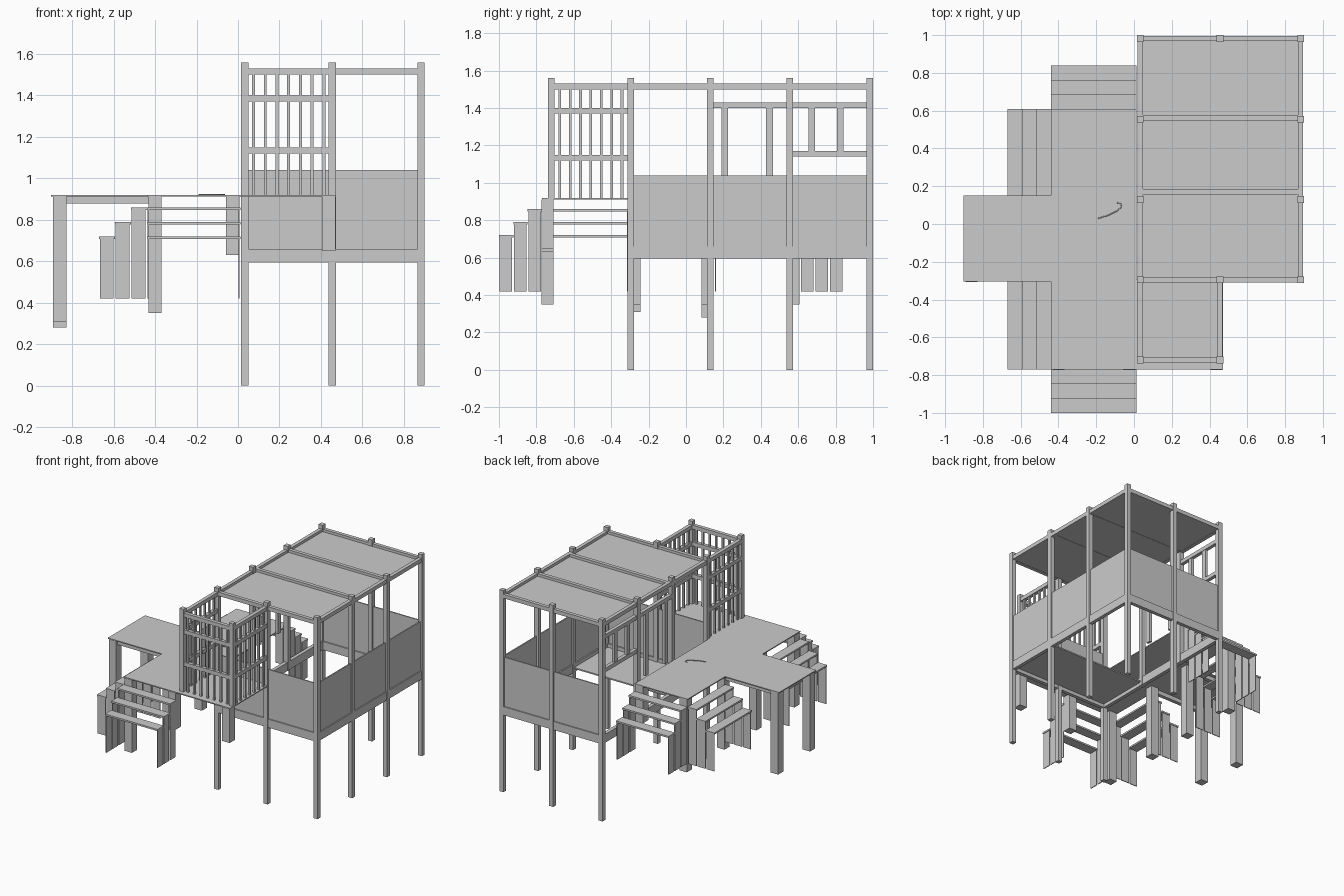
import bpy, math

if "Cube" in bpy.data.objects:
    bpy.data.objects.remove(bpy.data.objects["Cube"])


def box(name, x0, x1, y0, y1, z0, z1):
    """Axis-aligned box from its extents."""
    bpy.ops.mesh.primitive_cube_add(size=1, location=((x0+x1)/2, (y0+y1)/2, (z0+z1)/2))
    o = bpy.context.object
    o.name = name
    o.scale = (x1-x0, y1-y0, z1-z0)
    return o


H = 0.0175                       # half post width
XS = (0.0325, 0.4550, 0.8820)
YS = (-0.295, 0.130, 0.555, 0.982)


def post(name, x, y, z0, z1=1.56, h=H):
    box(name, x-h, x+h, y-h, y+h, z0, z1)


def beam_x(name, y, z0, z1, x0, x1, h=0.014):
    box(name, x0, x1, y-h, y+h, z0, z1)


def beam_y(name, x, z0, z1, y0, y1, h=0.014):
    box(name, x-h, x+h, y0, y1, z0, z1)


# house posts
for x in XS:
    for y in (YS[0], YS[3]):
        post("house_post", x, y, 0)
for y in YS[1:3]:
    post("right_post", XS[2], y, 0)
    post("left_post", XS[0], y, 0.595)
for x in XS[:2]:
    post("trellis_post", x, -0.72, 0.92)

# base and roof frames
for y in (YS[0], YS[3]):
    beam_x("base_beam", y, 0.595, 0.66, 0.05, 0.865)
    beam_x("roof_beam", y, 1.50, 1.53, 0.05, 0.865)
for x in (XS[0], XS[2]):
    beam_y("base_side_beam", x, 0.595, 0.66, -0.28, 0.965)
    beam_y("roof_side_beam", x, 1.50, 1.53, -0.28, 0.965)
for y in (0.17, 0.562):
    beam_x("roof_cross_beam", y, 1.50, 1.53, 0.045, 0.868)

# roof and floor sheets
box("roof_panel", 0.04, 0.875, -0.285, 0.97, 1.502, 1.510)
box("house_floor", 0.04, 0.875, -0.285, 0.13, 0.622, 0.632)

# wall panels
for a, b in zip(YS, YS[1:]):
    box("right_wall", 0.878, 0.888, a+H, b-H, 0.66, 1.04)
for a, b in zip(XS, XS[1:]):
    for y, n in ((YS[0], "front_wall"), (YS[3], "back_wall")):
        box(n, a+H, b-H, y-0.005, y+0.005, 0.66, 1.04)

# left side window frames
beam_y("window_top_rail", XS[0], 1.40, 1.43, 0.147, 0.965)
beam_y("window_low_rail", XS[0], 1.14, 1.17, 0.572, 0.965)
for y in (0.207, 0.447):
    box("window_slat", 0.022, 0.043, y-0.018, y+0.018, 0.92, 1.40)
for y in (0.672, 0.825):
    box("window_bar", 0.022, 0.043, y-0.018, y+0.018, 1.17, 1.40)

# trellis bay: three slatted sides
for z in (1.12, 1.37, 1.50):
    beam_x("trellis_rail", -0.72, z, z+0.03, 0.05, 0.44)
    for x in XS[:2]:
        beam_y("trellis_side_rail", x, z, z+0.03, -0.705, -0.31)
for i in range(7):
    t = 0.075 + i*0.0565
    box("trellis_slat", t-0.007, t+0.007, -0.727, -0.713, 0.92, 1.51)
    y = -0.675 + i*0.0555
    for x in XS[:2]:
        box("trellis_side_slat", x-0.007, x+0.007, y-0.007, y+0.007, 0.92, 1.51)

# deck
DZ = (0.912, 0.92)
box("deck_main", -0.44, 0.012, -0.77, 0.61, *DZ)
box("deck_wing", -0.902, -0.44, -0.305, 0.15, *DZ)
box("deck_bay", 0.012, 0.472, -0.77, -0.295, *DZ)
for y in (-0.275, 0.115):
    beam_x("deck_joist", y, 0.88, 0.912, -0.83, -0.43)

# deck legs
for x, y, z in ((-0.86, -0.275, 0.31), (-0.86, 0.115, 0.28), (-0.40, -0.74, 0.35),
                (-0.40, 0.575, 0.35), (-0.40, -0.275, 0.35), (-0.40, 0.115, 0.35),
                (-0.025, -0.74, 0.63), (-0.025, 0.575, 0.63), (0.437, -0.74, 0.65)):
    post("deck_leg", x, y, z, 0.912, 0.032)


def stairs(axis, edge, sign, a, b):
    """Three open treads with side boards, descending away from a deck edge."""
    def part(name, d0, d1, s0, s1, z0, z1):
        p, q = sorted((edge+sign*d0, edge+sign*d1))
        if axis == 'x':
            box(name, p, q, s0, s1, z0, z1)
        else:
            box(name, s0, s1, p, q, z0, z1)
    for i in range(3):
        d, z = i*0.0767, 0.86 - i*0.07
        part("stair_tread", d, d+0.0767, a, b, z-0.013, z)
        for s in (a+0.004, b-0.010):
            part("stair_side", d+0.006, d+0.073, s, s+0.006, 0.42, z-0.013)


stairs('y', -0.77, -1, -0.44, 0.012)
stairs('y', 0.61, 1, -0.44, 0.012)
stairs('x', -0.44, -1, 0.15, 0.61)
stairs('x', -0.44, -1, -0.77, -0.305)

# small bent cord lying on the deck
cu = bpy.data.curves.new("deck_cord", 'CURVE')
cu.dimensions = '3D'
cu.bevel_depth = 0.003
cu.bevel_resolution = 1
sp = cu.splines.new('POLY')
pts = ((-0.19, 0.03), (-0.14, 0.045), (-0.09, 0.07), (-0.065, 0.09), (-0.07, 0.107), (-0.09, 0.113))
sp.points.add(len(pts)-1)
for p, (x, y) in zip(sp.points, pts):
    p.co = (x, y, 0.922, 1)
bpy.context.collection.objects.link(bpy.data.objects.new("deck_cord", cu))
